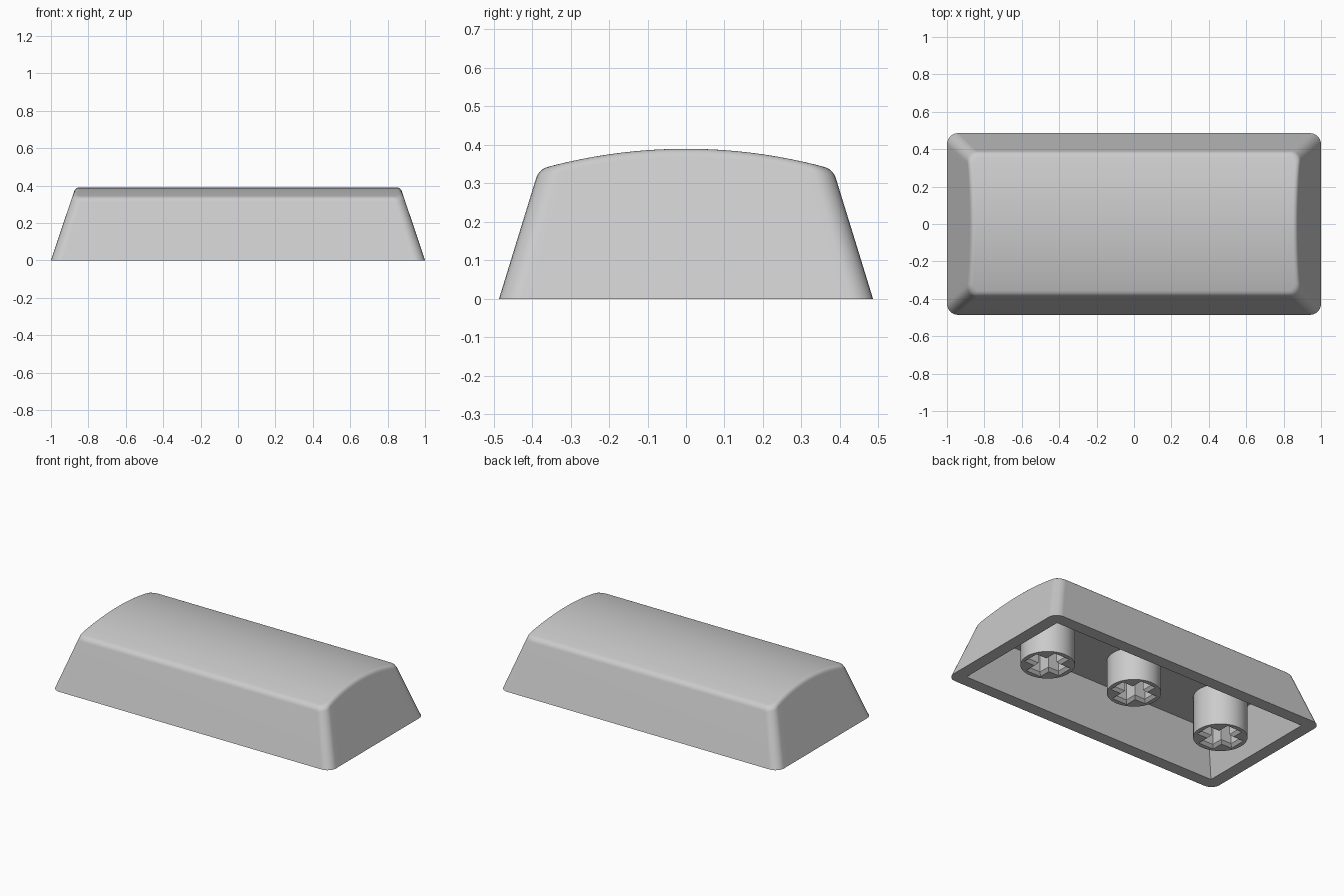
import bpy, bmesh, math

if "Cube" in bpy.data.objects:
    bpy.data.objects.remove(bpy.data.objects["Cube"])

# --- shared settings -------------------------------------------------------
grey = bpy.data.materials.new("light_grey_plastic")
grey.diffuse_color = (0.6, 0.6, 0.6, 1)
grey.use_nodes = True
grey.node_tree.nodes["Principled BSDF"].inputs["Base Color"].default_value = grey.diffuse_color

HX, HY, HEIGHT = 1.0, 0.486, 0.39      # half width, half depth, height
TAPER_X, TAPER_Y = 0.335, 0.308        # inward lean of the sides per unit height
CROWN = 1.39                           # radius of the curved top
WALL, CEILING = 0.08, 0.265
ARC, SIDE = 6, 18                      # segments per corner and per end side


def add_object(name, bm):
    bmesh.ops.recalc_face_normals(bm, faces=bm.faces)
    mesh = bpy.data.meshes.new(name)
    bm.to_mesh(mesh)
    bm.free()
    mesh.materials.append(grey)
    obj = bpy.data.objects.new(name, mesh)
    bpy.context.collection.objects.link(obj)
    return obj


def shade(obj):
    bpy.ops.object.select_all(action='DESELECT')
    obj.select_set(True)
    bpy.context.view_layer.objects.active = obj
    bpy.ops.object.shade_smooth_by_angle(angle=math.radians(32))


def top_height(y):
    return HEIGHT - CROWN + math.sqrt(CROWN ** 2 - y ** 2)


def half_outline(index, hx, hy, r):
    """Point on the right half of a rounded rectangle, front to back."""
    if index <= ARC:
        a = -math.pi / 2 + index / ARC * math.pi / 2
        return hx - r + r * math.cos(a), -(hy - r) + r * math.sin(a)
    if index < ARC + SIDE:
        return hx, (hy - r) * (2 * (index - ARC) / SIDE - 1)
    a = (index - ARC - SIDE) / ARC * math.pi / 2
    return hx - r + r * math.cos(a), hy - r + r * math.sin(a)


def ring(bm, r, inset=0.0, z=None, drop=0.0):
    """Outline at a fixed height, or at a drop below the curved top."""
    pts = []
    for i in range(2 * ARC + SIDE + 1):
        h = HEIGHT if z is None else z
        for _ in range(6):
            x, y = half_outline(i, HX - TAPER_X * h - inset,
                                HY - TAPER_Y * h - inset, r)
            h = top_height(y) - drop if z is None else z
        pts.append((x, y, h))
    pts += [(-x, y, h) for x, y, h in reversed(pts)]
    return [bm.verts.new(p) for p in pts]


def bridge(bm, a, b):
    for i in range(len(a)):
        j = (i + 1) % len(a)
        bm.faces.new((a[i], a[j], b[j], b[i]))


def cap(bm, loop):
    n = len(loop)
    for i in range(n // 2 - 1):
        bm.faces.new((loop[i], loop[i + 1], loop[n - 2 - i], loop[n - 1 - i]))


# --- cap shell: cavity, rim, leaning sides, softened edge, curved top -------
bm = bmesh.new()
loops = [ring(bm, 0, WALL, z=CEILING), ring(bm, 0, WALL, z=0), ring(bm, 0.06, z=0)]
EDGE, STEPS = 0.022, 6
for k in range(STEPS + 1):
    t = k / STEPS
    inset = EDGE * t * t
    loops.append(ring(bm, 0.055 - 0.5 * inset, inset, drop=EDGE * (1 - t) ** 2))
for lower, upper in zip(loops, loops[1:]):
    bridge(bm, lower, upper)
cap(bm, loops[0])
cap(bm, loops[-1])
bmesh.ops.remove_doubles(bm, verts=bm.verts, dist=1e-5)
shell = add_object("cap_shell", bm)
shade(shell)
flat = shell.modifiers.new("even_shading", 'WEIGHTED_NORMAL')
flat.keep_sharp = True


# --- three stems with cross-shaped sockets ----------------------------------
def prism(name, sections, cx):
    """Closed solid through (outline, height) sections."""
    bm = bmesh.new()
    rings = [[bm.verts.new((cx + x, y, z)) for x, y in outline]
             for outline, z in sections]
    for a, b in zip(rings, rings[1:]):
        bridge(bm, a, b)
    bm.faces.new(rings[0])
    bm.faces.new(rings[-1])
    return add_object(name, bm)


def cross(length, width):
    pts = []
    for q in range(4):
        c, s = round(math.cos(q * math.pi / 2)), round(math.sin(q * math.pi / 2))
        for x, y in ((length, -width), (length, width), (width, width)):
            pts.append((x * c - y * s, x * s + y * c))
    return pts


circle = [(0.157 * math.cos(i * math.tau / 48), 0.157 * math.sin(i * math.tau / 48))
          for i in range(48)]

# the outer stems reach the rim plane, the middle one is shorter
for side, cx, z0 in (("left", -0.65, 0.0), ("middle", 0.0, 0.055), ("right", 0.65, 0.0)):
    stem = prism(side + "_stem", [(circle, z0), (circle, CEILING + 0.01)], cx)
    shade(stem)
    # socket with a chamfered mouth
    cutter = prism(side + "_socket_cutter",
                   [(cross(0.134, 0.059), z0 - 0.005), (cross(0.112, 0.037), z0 + 0.017),
                    (cross(0.112, 0.037), CEILING - 0.01)], cx)
    cutter.hide_render = True
    cutter.hide_set(True)
    cut = stem.modifiers.new("socket", 'BOOLEAN')
    cut.operation = 'DIFFERENCE'
    cut.solver = 'EXACT'
    cut.object = cutter
